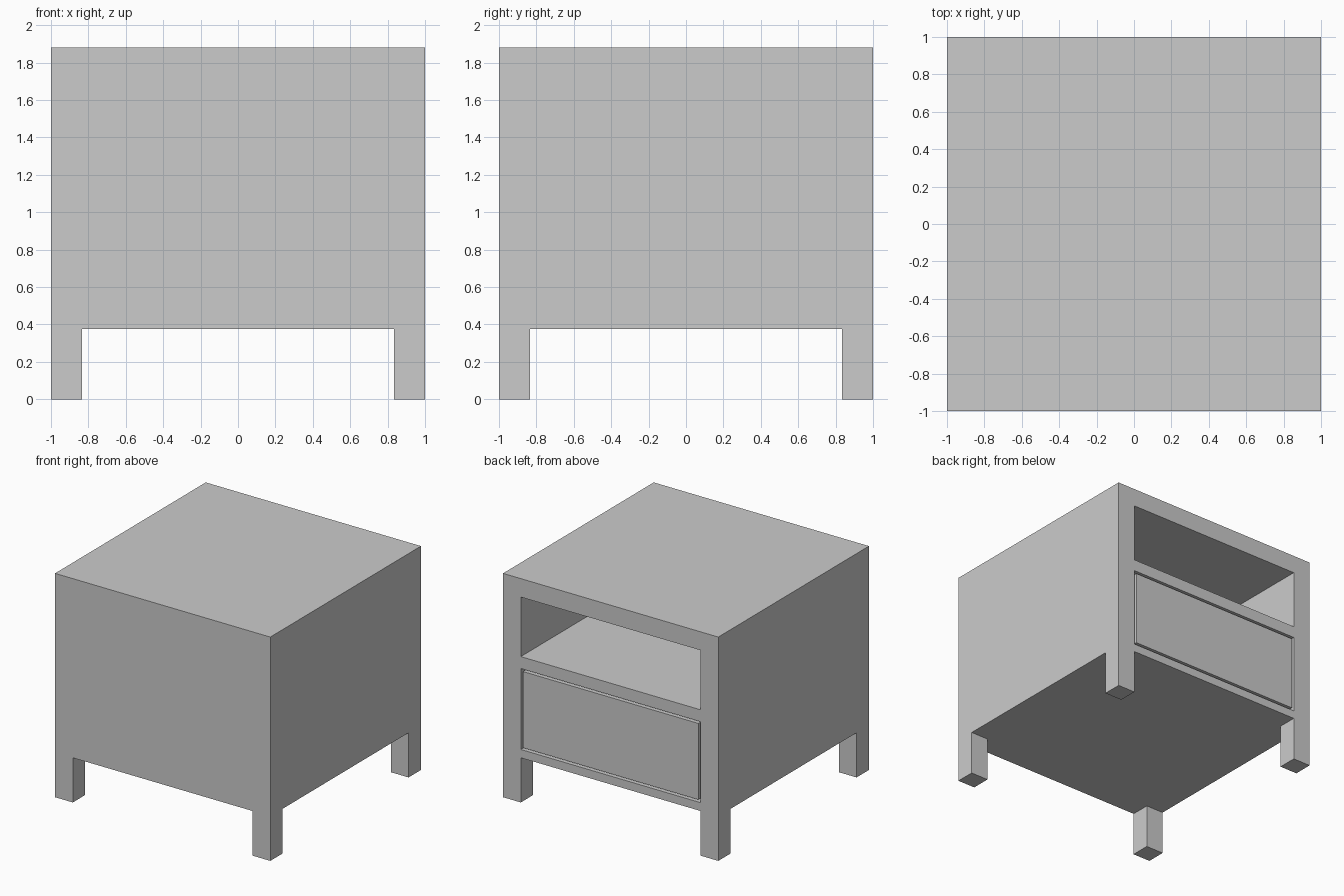
import bpy
import bmesh
from mathutils import Vector

if "Cube" in bpy.data.objects:
    bpy.data.objects.remove(bpy.data.objects["Cube"])

HEIGHT, LEG_H, LEG_IN = 1.88, 0.375, 0.835   # overall height, leg height, inner face of legs
SHELF_Z = (1.225, 1.725)                     # open compartment
DRAWER_Z = (0.445, 1.125)                    # drawer compartment
GAP = 0.02


def box(name, lo, hi):
    """Axis-aligned box between two corners."""
    lo, hi = Vector(lo), Vector(hi)
    bm = bmesh.new()
    bmesh.ops.create_cube(bm, size=1)
    bmesh.ops.scale(bm, vec=hi - lo, verts=bm.verts)
    bmesh.ops.translate(bm, vec=(lo + hi) / 2, verts=bm.verts)
    mesh = bpy.data.meshes.new(name)
    bm.to_mesh(mesh)
    bm.free()
    obj = bpy.data.objects.new(name, mesh)
    bpy.context.collection.objects.link(obj)
    return obj


def cut(target, lo, hi):
    """Subtract a box from the target and discard the cutter."""
    cutter = box("cutter", lo, hi)
    cutter.hide_render = True
    mod = target.modifiers.new("cut", 'BOOLEAN')
    mod.operation, mod.solver, mod.object = 'DIFFERENCE', 'EXACT', cutter
    bpy.context.view_layer.objects.active = target
    bpy.ops.object.modifier_apply(modifier=mod.name)
    bpy.data.objects.remove(cutter, do_unlink=True)


# Cabinet carcass, one solid block down to the floor
cabinet = box("cabinet", (-1, -1, 0), (1, 1, HEIGHT))

# Underside cut both ways, leaving four square corner legs
cut(cabinet, (-LEG_IN, -1.5, -0.5), (LEG_IN, 1.5, LEG_H))
cut(cabinet, (-1.5, -LEG_IN, -0.5), (1.5, LEG_IN, LEG_H))

# Open shelf and drawer compartments, both opening towards +y
for z0, z1 in (SHELF_Z, DRAWER_Z):
    cut(cabinet, (-LEG_IN, -LEG_IN, z0), (LEG_IN, 1.5, z1))

# Drawer, flush with the cabinet face and with a thin gap all round
box("drawer", (-LEG_IN + GAP, -LEG_IN + GAP, DRAWER_Z[0] + GAP),
    (LEG_IN - GAP, 1, DRAWER_Z[1] - GAP))
